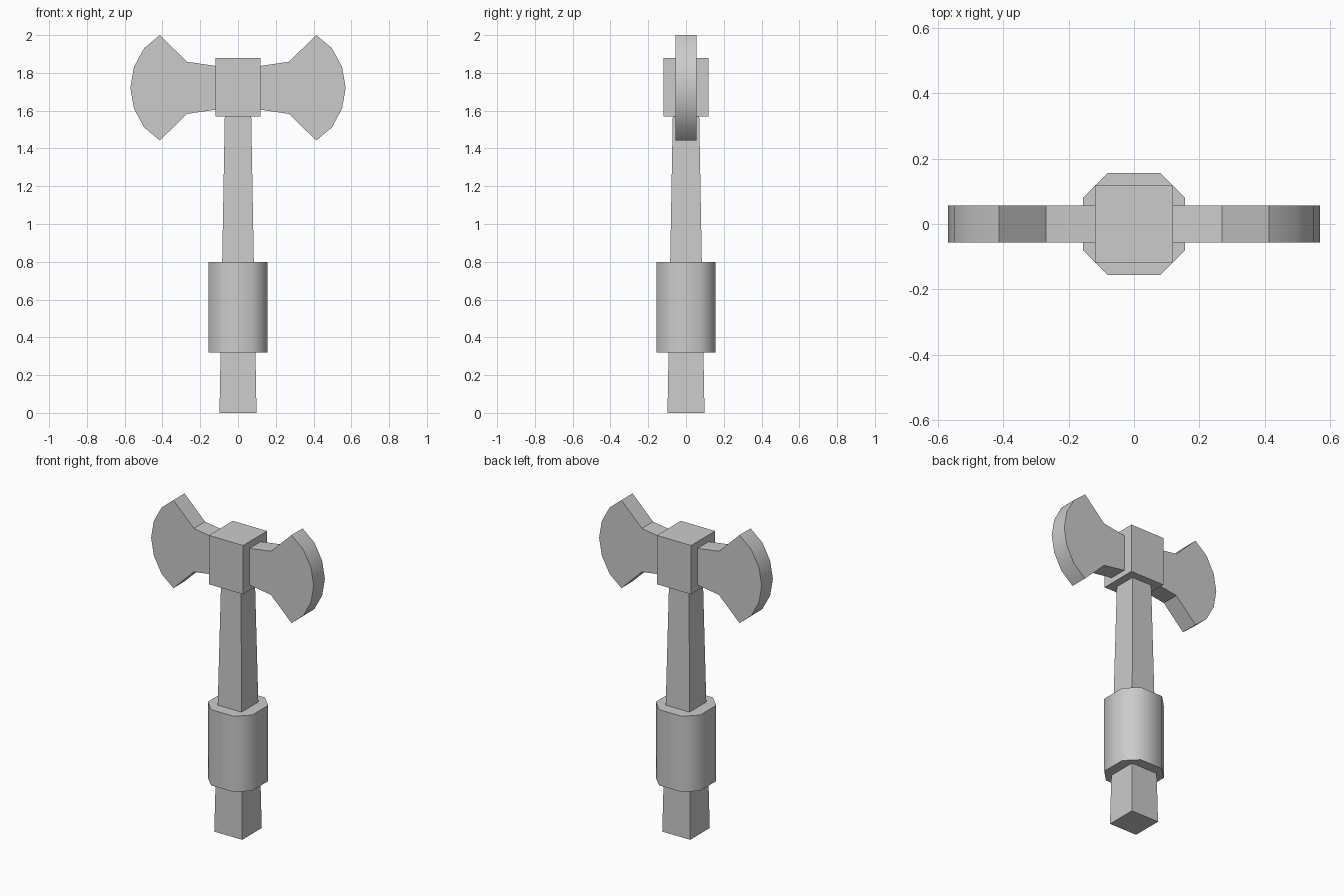
import bpy, math

if "Cube" in bpy.data.objects:
    bpy.data.objects.remove(bpy.data.objects["Cube"])


def loft(name, rings, smooth_angle=None):
    """Closed solid through rings of equal point count, capped at both ends."""
    n = len(rings[0])
    verts = [p for ring in rings for p in ring]
    faces = [tuple(reversed(range(n))), tuple(range(len(verts) - n, len(verts)))]
    for k in range(len(rings) - 1):
        for i in range(n):
            j = (i + 1) % n
            faces.append((k * n + i, k * n + j, (k + 1) * n + j, (k + 1) * n + i))
    mesh = bpy.data.meshes.new(name)
    mesh.from_pydata(verts, [], faces)
    obj = bpy.data.objects.new(name, mesh)
    bpy.context.collection.objects.link(obj)
    if smooth_angle:
        bpy.ops.object.select_all(action='DESELECT')
        obj.select_set(True)
        bpy.context.view_layer.objects.active = obj
        bpy.ops.object.shade_smooth_by_angle(angle=math.radians(smooth_angle))
    return obj


def square(h, z):
    return [(-h, -h, z), (h, -h, z), (h, h, z), (-h, h, z)]


def octagon(h, c, z):
    return [(x, y, z) for x, y in ((-c, -h), (c, -h), (h, -c), (h, c),
                                   (c, h), (-c, h), (-h, c), (-h, -c))]


# Tapered square shaft and head block
loft("handle", [square(0.098, 0), square(0.07, 1.57)])
loft("head_block", [square(0.12, 1.57), square(0.12, 1.88)])

# Chamfered grip with smooth sides
loft("grip", [octagon(0.156, 0.08, 0.32), octagon(0.156, 0.08, 0.80)], 50)

# Twin blades: lower half outline (x, drop from mid height), mirrored up
MID, HALF = 1.721, 0.056
lower = [(0.10, 0.115), (0.12, 0.116), (0.27, 0.138), (0.414, 0.279),
         (0.497, 0.21), (0.551, 0.11)]
outline = ([(x, MID - d) for x, d in lower] + [(0.57, MID)]
           + [(x, MID + d) for x, d in reversed(lower)])
for side, label in ((1, "right"), (-1, "left")):
    pts = outline if side == 1 else outline[::-1]
    loft("blade_" + label,
         [[(side * x, y, z) for x, z in pts] for y in (HALF, -HALF)], 30)
    # Rings run back to front; flip so the normals point outward
    mesh = bpy.data.objects["blade_" + label].data
    first = mesh.polygons[0]
    if first.normal.y < 0:
        mesh.flip_normals()
